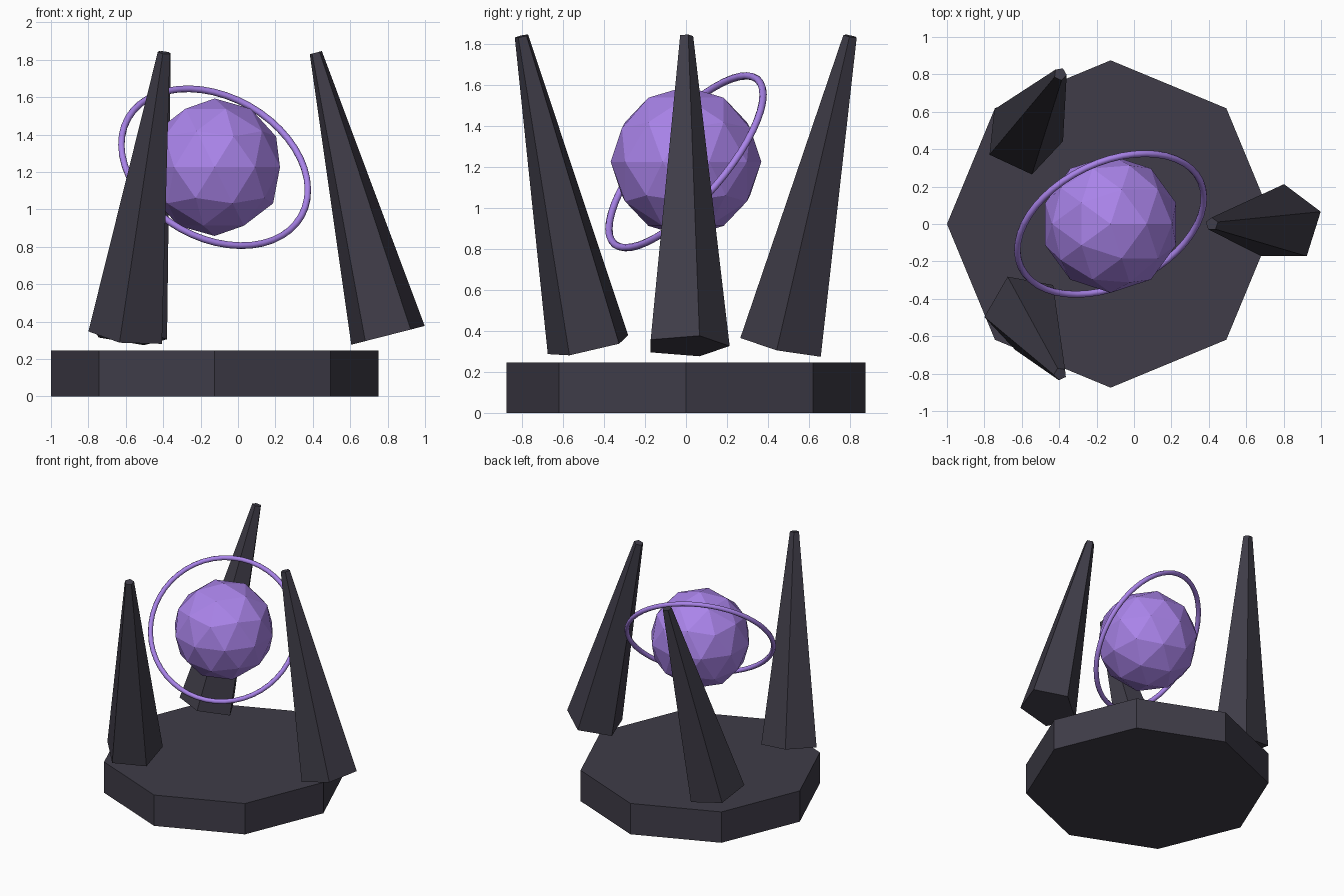
import bpy
from math import sin, cos, radians

if "Cube" in bpy.data.objects:
    bpy.data.objects.remove(bpy.data.objects["Cube"])

CX = -0.125      # shared axis of base, orb and ring
ORB_Z = 1.225


def material(name, rgb):
    m = bpy.data.materials.new(name)
    m.diffuse_color = (*rgb, 1)
    m.use_nodes = True
    m.node_tree.nodes["Principled BSDF"].inputs["Base Color"].default_value = m.diffuse_color
    return m


stone = material("dark_stone", (0.05, 0.046, 0.065))
violet = material("violet_crystal", (0.40, 0.23, 0.82))


def finish(name, mat):
    ob = bpy.context.object
    ob.name = name
    ob.data.materials.append(mat)
    return ob


# octagonal plinth
bpy.ops.mesh.primitive_cylinder_add(vertices=8, radius=0.875, depth=0.245,
                                    location=(CX, 0, 0.1225))
finish("base", stone)

# three leaning five-sided spires, floating just above the plinth
for i in range(3):
    a = radians(120 * i)
    bpy.ops.mesh.primitive_cone_add(
        vertices=5, radius1=0.213, radius2=0.035, depth=1.56,
        location=(CX + 0.734 * cos(a), 0.734 * sin(a), 1.082),
        rotation=(0.25 * sin(a), -0.25 * cos(a), a))
    finish(f"spire_{i + 1}", stone)

# faceted floating orb
bpy.ops.mesh.primitive_ico_sphere_add(subdivisions=2, radius=0.3675,
                                      location=(CX, 0, ORB_Z))
finish("orb", violet)

# thin tilted ring around the orb
bpy.ops.mesh.primitive_torus_add(major_radius=0.532, minor_radius=0.018,
                                 major_segments=48, minor_segments=8,
                                 location=(CX, 0, ORB_Z),
                                 rotation=(radians(45), radians(29.5), 0))
finish("ring", violet)
bpy.ops.object.shade_smooth_by_angle(angle=radians(50))
